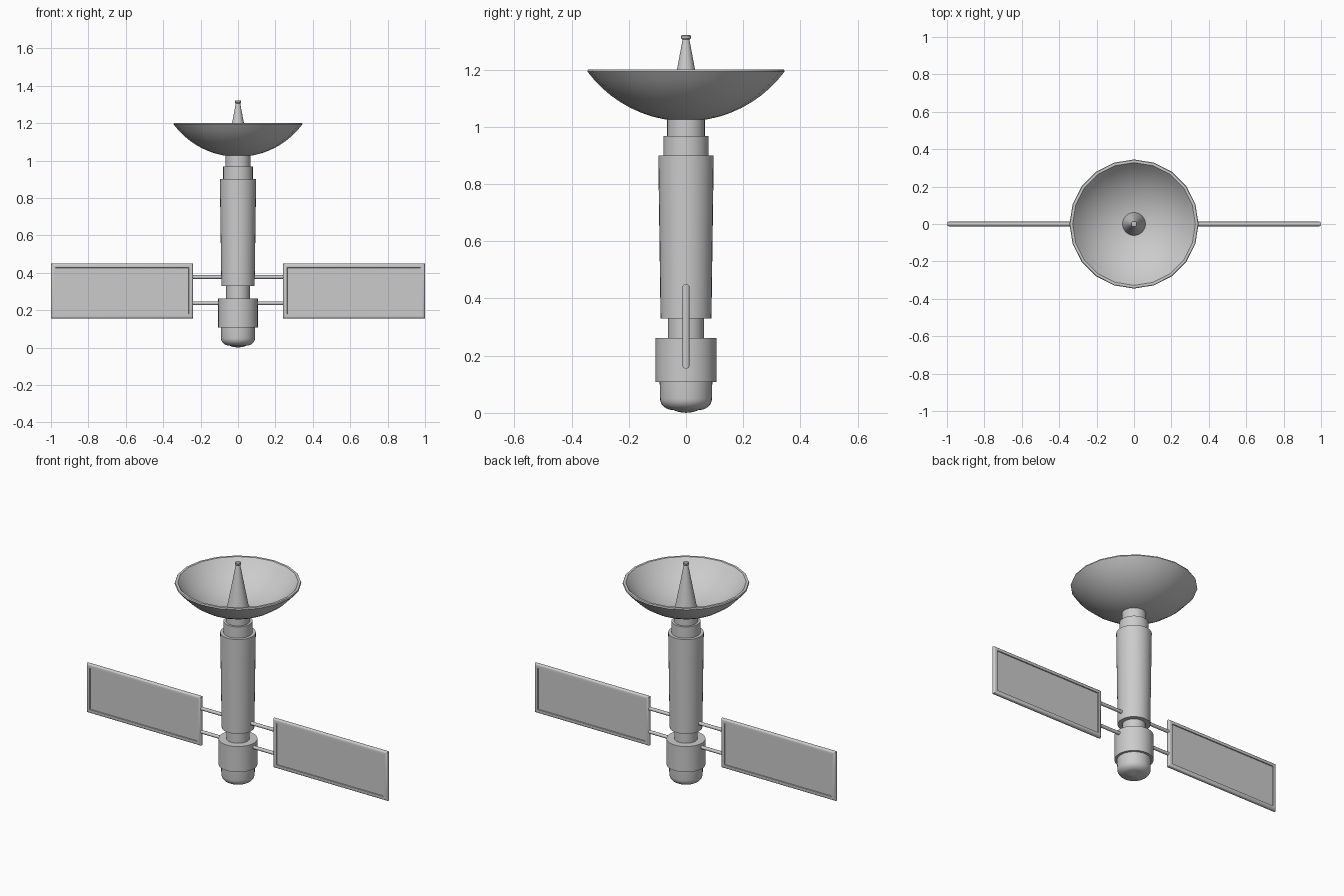
import bpy, bmesh, math
from mathutils import Matrix

if "Cube" in bpy.data.objects:
    bpy.data.objects.remove(bpy.data.objects["Cube"])


def finish(name, bm, mirror=False, smooth=True):
    bmesh.ops.recalc_face_normals(bm, faces=bm.faces[:])
    mesh = bpy.data.meshes.new(name)
    bm.to_mesh(mesh)
    bm.free()
    obj = bpy.data.objects.new(name, mesh)
    bpy.context.collection.objects.link(obj)
    bpy.ops.object.select_all(action='DESELECT')
    obj.select_set(True)
    bpy.context.view_layer.objects.active = obj
    if smooth:
        bpy.ops.object.shade_smooth_by_angle(angle=math.radians(35))
    if mirror:
        mod = obj.modifiers.new("Mirror", 'MIRROR')
        mod.use_axis[0] = True
        mod.use_mirror_merge = False
    return obj


def lathe(name, profile, sides=32):
    """Revolve (radius, z) points around the z axis."""
    bm = bmesh.new()
    verts = [bm.verts.new((r, 0, z)) for r, z in profile]
    edges = [bm.edges.new(pair) for pair in zip(verts, verts[1:])]
    bmesh.ops.spin(bm, geom=verts + edges, axis=(0, 0, 1), cent=(0, 0, 0),
                   angle=math.tau, steps=sides, use_merge=True)
    bmesh.ops.remove_doubles(bm, verts=bm.verts[:], dist=1e-5)
    return finish(name, bm)


def drum(name, r0, r1, z0, z1):
    return lathe(name, [(0, z0), (r0, z0), (r1, z1), (0, z1)])


def bowl(radius, low, high, start, steps=9):
    """Spherical bowl curve from radius start out to the rim."""
    sag = high - low
    ball = (radius ** 2 + sag ** 2) / (2 * sag)
    a0, a1 = math.asin(start / ball), math.asin(radius / ball)
    angles = [a0 + (a1 - a0) * i / steps for i in range(steps + 1)]
    return [(ball * math.sin(a), low + ball * (1 - math.cos(a))) for a in angles]


# Rounded bottom cap
cap_curve = [(0.045 + 0.046 * math.sin(a), 0.05 - 0.04 * math.cos(a))
             for a in (math.radians(15 * i) for i in range(7))]
lathe("bottom_cap", [(0, 0), (0.025, 0.003)] + cap_curve + [(0.092, 0.112), (0, 0.112)])

# Stacked body sections
drum("lower_ring", 0.106, 0.106, 0.108, 0.262)
drum("lower_neck", 0.063, 0.063, 0.255, 0.335)
drum("main_body", 0.089, 0.097, 0.33, 0.90)
drum("upper_collar", 0.079, 0.079, 0.895, 0.968)
drum("upper_neck", 0.066, 0.066, 0.96, 1.03)

# Dish with thin rim
outer = bowl(0.345, 1.02, 1.194, 0.04)
inner = bowl(0.328, 1.04, 1.201, 0.04)
lathe("dish", [(0, 1.02)] + outer + [(0.342, 1.201)] + inner[::-1] + [(0, 1.04)], 20)

# Feed cone and tip
drum("feed_cone", 0.063, 0.011, 1.035, 1.31)
lathe("feed_tip", [(0, 1.306), (0.014, 1.306), (0.017, 1.310), (0.017, 1.318),
                   (0.014, 1.322), (0, 1.322)], 16)

# Solar panels: rounded frame with a recess on both sides
bm = bmesh.new()
bmesh.ops.create_cube(bm, size=1, matrix=Matrix.Translation((0.62, 0, 0.3025))
                      @ Matrix.Diagonal((0.76, 0.025, 0.295, 1)))
rim = [e for e in bm.edges if abs(e.verts[0].co.y - e.verts[1].co.y) < 1e-6]
bmesh.ops.bevel(bm, geom=rim, offset=0.011, segments=4, profile=0.5, affect='EDGES')
bm.normal_update()
for face in sorted(bm.faces, key=lambda f: f.calc_area())[-2:]:
    side = math.copysign(1, face.calc_center_median().y)
    bmesh.ops.inset_individual(bm, faces=[face], thickness=0.017)
    bmesh.ops.inset_individual(bm, faces=[face], thickness=0.001)
    bmesh.ops.translate(bm, verts=face.verts[:], vec=(0, -side * 0.006, 0))
finish("solar_panel", bm, mirror=True)

# Panel struts
for name, z in (("lower_strut", 0.237), ("upper_strut", 0.377)):
    bm = bmesh.new()
    bmesh.ops.create_cone(bm, cap_ends=True, segments=12, radius1=0.01, radius2=0.01,
                          depth=0.175, matrix=Matrix.Translation((0.1625, 0, z))
                          @ Matrix.Rotation(math.pi / 2, 4, 'Y'))
    finish(name, bm, mirror=True)
